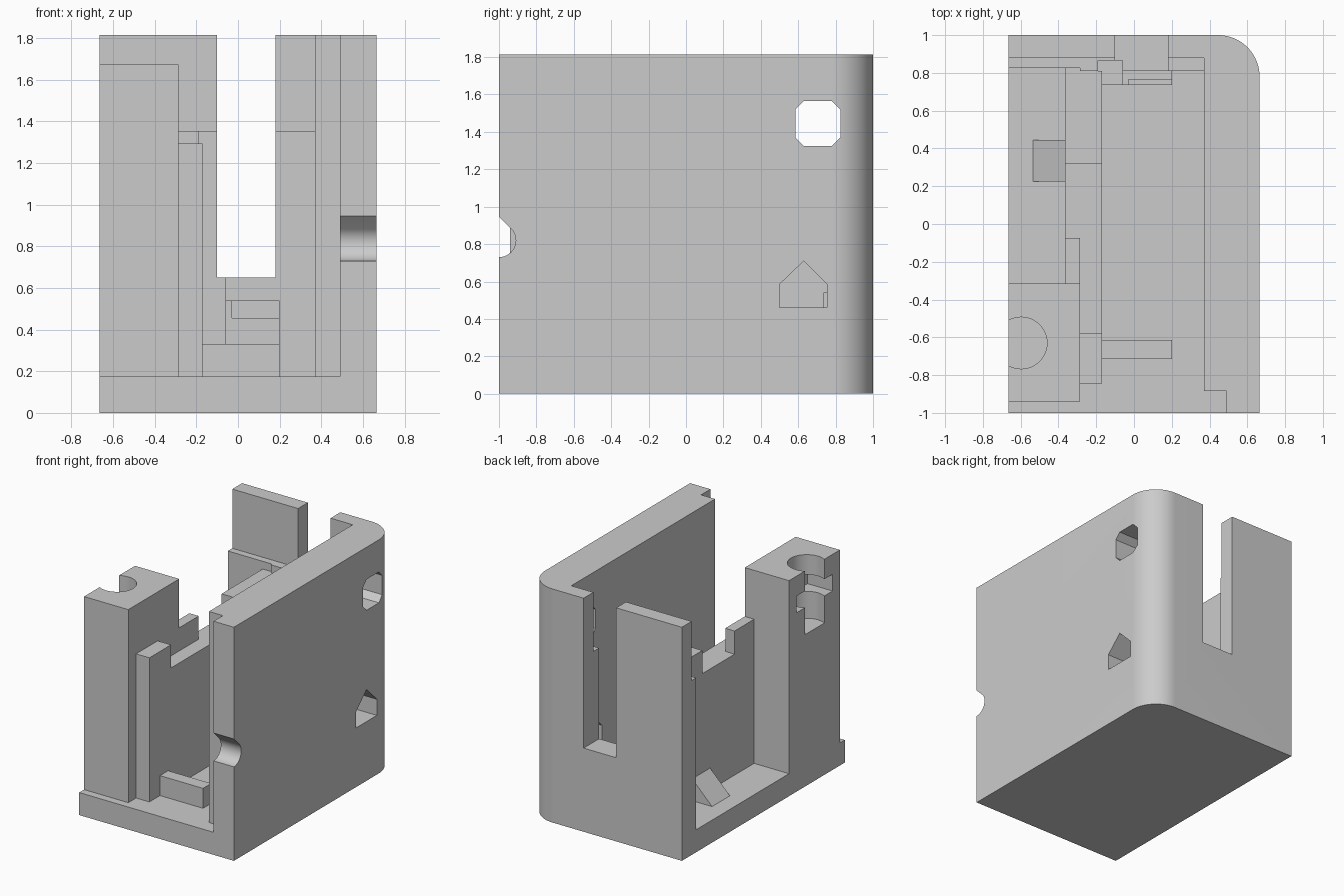
import bpy, bmesh, math

old = bpy.data.objects.get("Cube")
if old:
    bpy.data.objects.remove(old, do_unlink=True)

grey = bpy.data.materials.new("plain grey")
grey.use_nodes = True
colour = (0.6, 0.6, 0.6, 1)
grey.diffuse_color = colour
grey.node_tree.nodes["Principled BSDF"].inputs["Base Color"].default_value = colour

FLOOR, LEDGE, TOP = 0.175, 1.355, 1.815
LEFT, RIGHT = -0.665, 0.665
RAIL_LOW, RAIL_HIGH = 1.115, 1.295


def prism(name, points, axis, lo, hi):
    """Extrude a 2D outline along an axis."""
    place = {"X": lambda a, b, h: (h, a, b),
             "Y": lambda a, b, h: (a, h, b),
             "Z": lambda a, b, h: (a, b, h)}[axis]
    bm = bmesh.new()
    rings = [[bm.verts.new(place(a, b, h)) for a, b in points] for h in (lo, hi)]
    for ring in rings:
        bm.faces.new(ring)
    n = len(points)
    for i in range(n):
        j = (i + 1) % n
        bm.faces.new((rings[0][i], rings[0][j], rings[1][j], rings[1][i]))
    bmesh.ops.recalc_face_normals(bm, faces=bm.faces)
    mesh = bpy.data.meshes.new(name)
    bm.to_mesh(mesh)
    bm.free()
    mesh.materials.append(grey)
    obj = bpy.data.objects.new(name, mesh)
    bpy.context.collection.objects.link(obj)
    return obj


def box(name, x, y, z):
    return prism(name, [(x[0], y[0]), (x[1], y[0]), (x[1], y[1]), (x[0], y[1])], "Z", *z)


def arc(cx, cy, r, start, end, steps):
    angles = [math.radians(start + (end - start) * i / steps) for i in range(steps + 1)]
    return [(cx + r * math.cos(t), cy + r * math.sin(t)) for t in angles]


def cut(target, *cutters):
    """Subtract each cutter and remove it."""
    bpy.context.view_layer.objects.active = target
    for cutter in cutters:
        cutter.hide_render = True
        mod = target.modifiers.new("cut", "BOOLEAN")
        mod.operation, mod.solver, mod.object = "DIFFERENCE", "EXACT", cutter
        bpy.ops.object.modifier_apply(modifier=mod.name)
        bpy.data.objects.remove(cutter, do_unlink=True)


def smooth(obj):
    bpy.ops.object.select_all(action="DESELECT")
    obj.select_set(True)
    bpy.context.view_layer.objects.active = obj
    bpy.ops.object.shade_smooth_by_angle(angle=math.radians(30))


# Housing: floor, right wall and back wall with one rounded corner
r = 0.22
outline = [(LEFT, -1), (RIGHT, -1)] + arc(RIGHT - r, 1 - r, r, 0, 90, 20) + [(LEFT, 1)]
housing = prism("housing", outline, "Z", 0, TOP)
cut(housing,
    box("cavity", (-1, 0.37), (-1.2, 0.81), (FLOOR, 2)),
    box("left_cavity", (-1, -0.285), (0, 0.825), (FLOOR, 2)),
    box("back_ledge", (-1, 0.37), (0, 0.88), (LEDGE, 2)),
    box("front_rebate", (0, 0.49), (-1.2, -0.885), (FLOOR, 2)),
    box("cable_slot", (-0.1, 0.18), (0.7, 1.2), (0.65, 2)),
    box("wire_channel", (-0.19, -0.06), (0.7, 0.865), (0.33, 1.5)))

# Openings through the right wall
y0, y1, z0, z1, c = 0.585, 0.825, 1.325, 1.565, 0.045
octagon = [(y0 + c, z0), (y1 - c, z0), (y1, z0 + c), (y1, z1 - c),
           (y1 - c, z1), (y0 + c, z1), (y0, z1 - c), (y0, z0 + c)]
gable = [(0.5, 0.46), (0.755, 0.46), (0.755, 0.585), (0.63, 0.71), (0.5, 0.585)]
teardrop = arc(-1, 0.82, 0.09, -225, 45, 30) + [(-1, 0.947)]
cut(housing,
    prism("upper_window", octagon, "X", 0.3, 0.8),
    prism("lower_window", gable, "X", 0.3, 0.8),
    prism("front_notch", teardrop, "X", 0.3, 0.8))
smooth(housing)

# Screw tower with a bore and nut pocket open to the left side
tower = box("screw_tower", (LEFT, -0.285), (-0.94, -0.315), (FLOOR, 1.675))
cut(tower,
    prism("bore", arc(-0.597, -0.63, 0.137, 0, 350, 35), "Z", 1.18, 2),
    box("nut_pocket", (-1, -0.45), (-0.85, -0.41), (1.39, 1.52)))
smooth(tower)

# Stepped divider beside the tower
profile = [(-0.845, FLOOR), (0.81, FLOOR), (0.81, RAIL_HIGH), (0.32, RAIL_HIGH),
           (0.32, RAIL_LOW), (-0.58, RAIL_LOW), (-0.58, RAIL_HIGH), (-0.845, RAIL_HIGH)]
prism("divider", profile, "X", -0.285, -0.17)
profile = [(-0.315, FLOOR), (0.825, FLOOR), (0.825, RAIL_HIGH), (0.32, RAIL_HIGH),
           (0.32, RAIL_LOW), (-0.075, RAIL_LOW), (-0.075, RAIL_HIGH), (-0.315, RAIL_HIGH)]
prism("divider_outer_layer", profile, "X", -0.365, -0.285)

# Small supports on the floor
box("front_support_bar", (-0.17, 0.2), (-0.715, -0.615), (FLOOR, 0.33))
box("back_support_bar", (-0.17, 0.2), (0.735, 0.81), (FLOOR, 0.33))
stop = box("back_stop", (-0.06, 0.2), (0.735, 0.81), (0.33, 0.54))
cut(stop, box("stop_recess", (-0.03, 0.3), (0.7, 0.765), (0.455, 0.6)))
prism("floor_wedge", [(-0.535, FLOOR), (-0.365, FLOOR), (-0.365, 0.345)], "Y", 0.225, 0.445)
